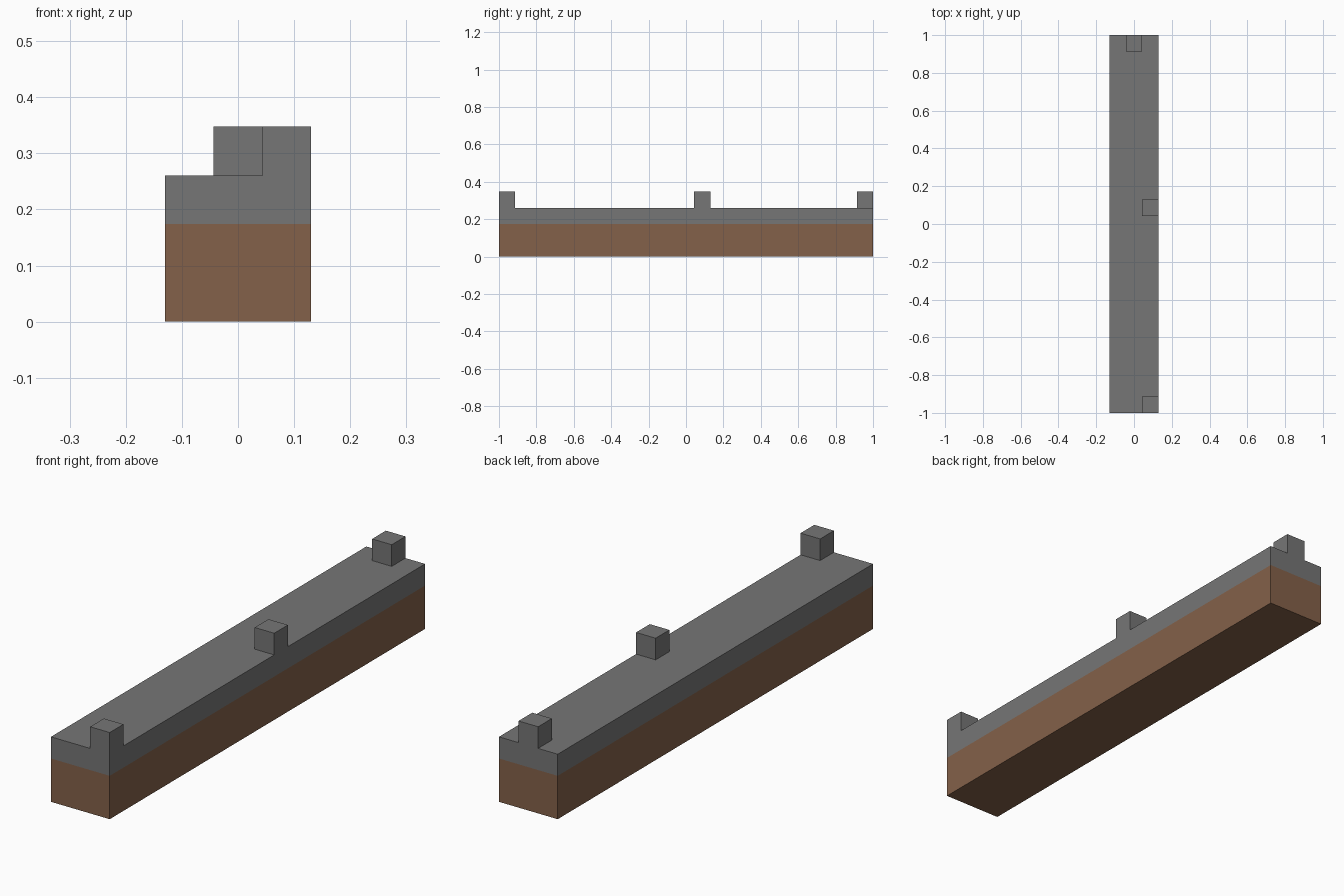
import bpy
import bmesh
from mathutils import Vector

cube = bpy.data.objects.get("Cube")
if cube:
    bpy.data.objects.remove(cube, do_unlink=True)

U = 2 / 23                      # one block of the grid
WIDTH, LENGTH, HEIGHT = 3 * U, 23 * U, 3 * U
SOIL_TOP = 2 * U
POSTS = [(U, -11 * U), (U, U), (0, 11 * U)]   # post centres on the top


def material(name, colour):
    mat = bpy.data.materials.new(name)
    mat.use_nodes = True
    mat.diffuse_color = (*colour, 1)
    mat.node_tree.nodes["Principled BSDF"].inputs["Base Color"].default_value = (*colour, 1)
    return mat


def cut(bm, point, normal):
    geom = bm.verts[:] + bm.edges[:] + bm.faces[:]
    bmesh.ops.bisect_plane(bm, geom=geom, dist=1e-5, plane_co=point, plane_no=normal)


# Long wall body
bm = bmesh.new()
bmesh.ops.create_cube(bm, size=1)
bmesh.ops.scale(bm, vec=(WIDTH, LENGTH, HEIGHT), verts=bm.verts)
bmesh.ops.translate(bm, vec=(0, 0, HEIGHT / 2), verts=bm.verts)

# Split the soil from the stone and outline the posts on the top
cut(bm, (0, 0, SOIL_TOP), (0, 0, 1))
for x, y in POSTS:
    for side in (-U / 2, U / 2):
        cut(bm, (x + side, 0, 0), (1, 0, 0))
        cut(bm, (0, y + side, 0), (0, 1, 0))

# Raise the posts
tops = [f for f in bm.faces
        if any((f.calc_center_median() - Vector((x, y, HEIGHT))).length < U / 10
               for x, y in POSTS)]
raised = bmesh.ops.extrude_discrete_faces(bm, faces=tops)["faces"]
bmesh.ops.translate(bm, vec=(0, 0, U), verts=[v for f in raised for v in f.verts])
bmesh.ops.remove_doubles(bm, verts=bm.verts, dist=1e-4)

# Soil below, stone above
for f in bm.faces:
    f.material_index = 1 if f.calc_center_median().z > SOIL_TOP else 0
bmesh.ops.dissolve_limit(bm, angle_limit=0.01, verts=bm.verts, edges=bm.edges,
                         delimit={"MATERIAL"})
bmesh.ops.recalc_face_normals(bm, faces=bm.faces)

mesh = bpy.data.meshes.new("wall")
bm.to_mesh(mesh)
bm.free()
mesh.materials.append(material("brown_soil", (0.231, 0.120, 0.067)))
mesh.materials.append(material("grey_stone", (0.182, 0.182, 0.182)))
wall = bpy.data.objects.new("wall", mesh)
bpy.context.collection.objects.link(wall)
